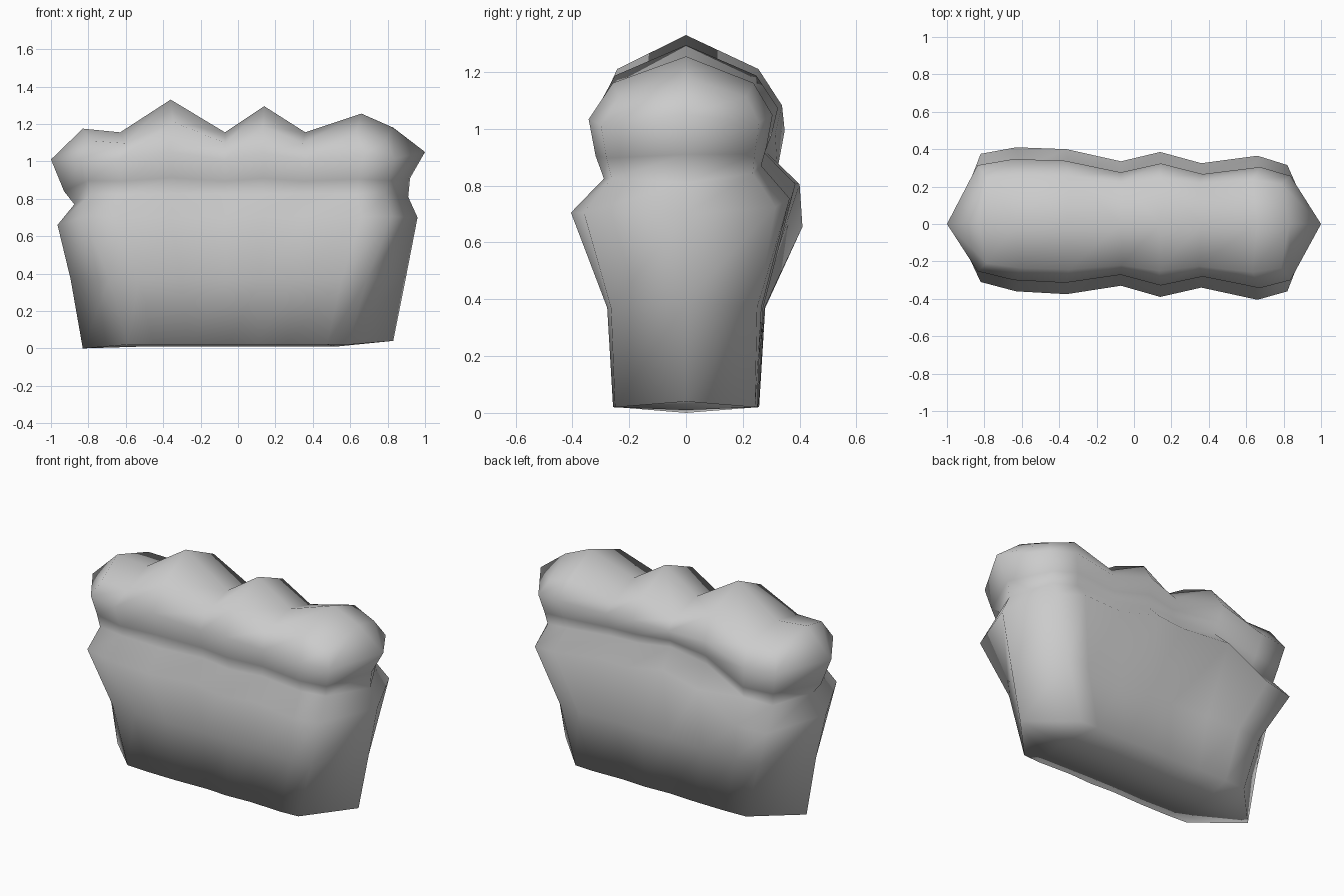
import bpy, bmesh

if "Cube" in bpy.data.objects:
    bpy.data.objects.remove(bpy.data.objects["Cube"])

# lengthwise stations: position, ridge height, front and back width, back lip lift
XS = [-0.82, -0.63, -0.36, -0.07, 0.14, 0.36, 0.66, 0.82]
RIDGE = [1.175, 1.155, 1.33, 1.155, 1.295, 1.155, 1.255, 1.18]
FRONT = [0.31, 0.36, 0.375, 0.33, 0.39, 0.34, 0.405, 0.36]
BACK = [0.375, 0.41, 0.40, 0.335, 0.385, 0.325, 0.365, 0.315]
LIFT = [-0.06, -0.05, 0.1, 0.12, 0.1, 0.07, 0.05, 0.02]
N = len(XS)

bm = bmesh.new()


# one horizontal ring: end tips, length scale, mean half width and how strongly
# it follows the lumps, height and how strongly it follows back lift and ridge
def ring(lx, lz, rx, rz, s, width, lump, z, lift=0, hump=0):
    def point(i, side):
        follow = FRONT[i] if side < 0 else BACK[i]
        h = z + hump * (RIDGE[i] - 1.16)
        if side > 0:
            h += lift * LIFT[i]
        return (XS[i] * s, side * (width + lump * (follow - 0.36)), h)

    pts = [(lx, 0, lz)] + [point(i, -1) for i in range(N)]
    pts += [(rx, 0, rz)] + [point(i, 1) for i in reversed(range(N))]
    return [bm.verts.new(p) for p in pts]


rings = [
    ring(-0.83, 0.0, 0.83, 0.04, 0.72, 0.25, 0.15, 0.02),           # foot
    ring(-0.895, 0.37, 0.90, 0.39, 0.84, 0.264, 0.3, 0.37),         # waist
    ring(-0.965, 0.66, 0.96, 0.70, 1, 0.36, 1, 0.705, 1),           # flared lip
    ring(-0.875, 0.77, 0.91, 0.81, 0.96, 0.262, 0.6, 0.825, 0.9),   # pinch
    ring(-0.93, 0.84, 0.92, 0.91, 0.98, 0.28, 0.85, 0.895, 0.7, 0.1),  # underside
    ring(-1.0, 1.01, 1.0, 1.05, 1.02, 0.30, 0.95, 1.01, 0.3, 0.25),    # bulge
    ring(-0.83, RIDGE[0], 0.83, RIDGE[-1], 0.96, 0.235, 0.5, 1.10, 0, 0.65),  # shoulder
]

# side walls
M = len(rings[0])
for a, b in zip(rings, rings[1:]):
    for i in range(M):
        j = (i + 1) % M
        bm.faces.new((a[i], a[j], b[j], b[i]))


# closing surface along a centre line, for the top and the underside
def close(loop, heights, s):
    mid = [loop[0]]
    mid += [bm.verts.new((XS[i] * s, 0, heights[i])) for i in range(1, N - 1)]
    mid += [loop[N + 1]]
    for side in (loop[1:N + 1], loop[N + 2:][::-1]):
        for i in range(N - 1):
            bm.faces.new((side[i], side[i + 1], mid[i + 1], mid[i]))


close(rings[-1], RIDGE, 1)
close(rings[0], [0.01] * N, 0.8)
bmesh.ops.recalc_face_normals(bm, faces=bm.faces)

mesh = bpy.data.meshes.new("bumpy_block")
bm.to_mesh(mesh)
bm.free()
for p in mesh.polygons:
    p.use_smooth = True
obj = bpy.data.objects.new("bumpy_block", mesh)
bpy.context.collection.objects.link(obj)
